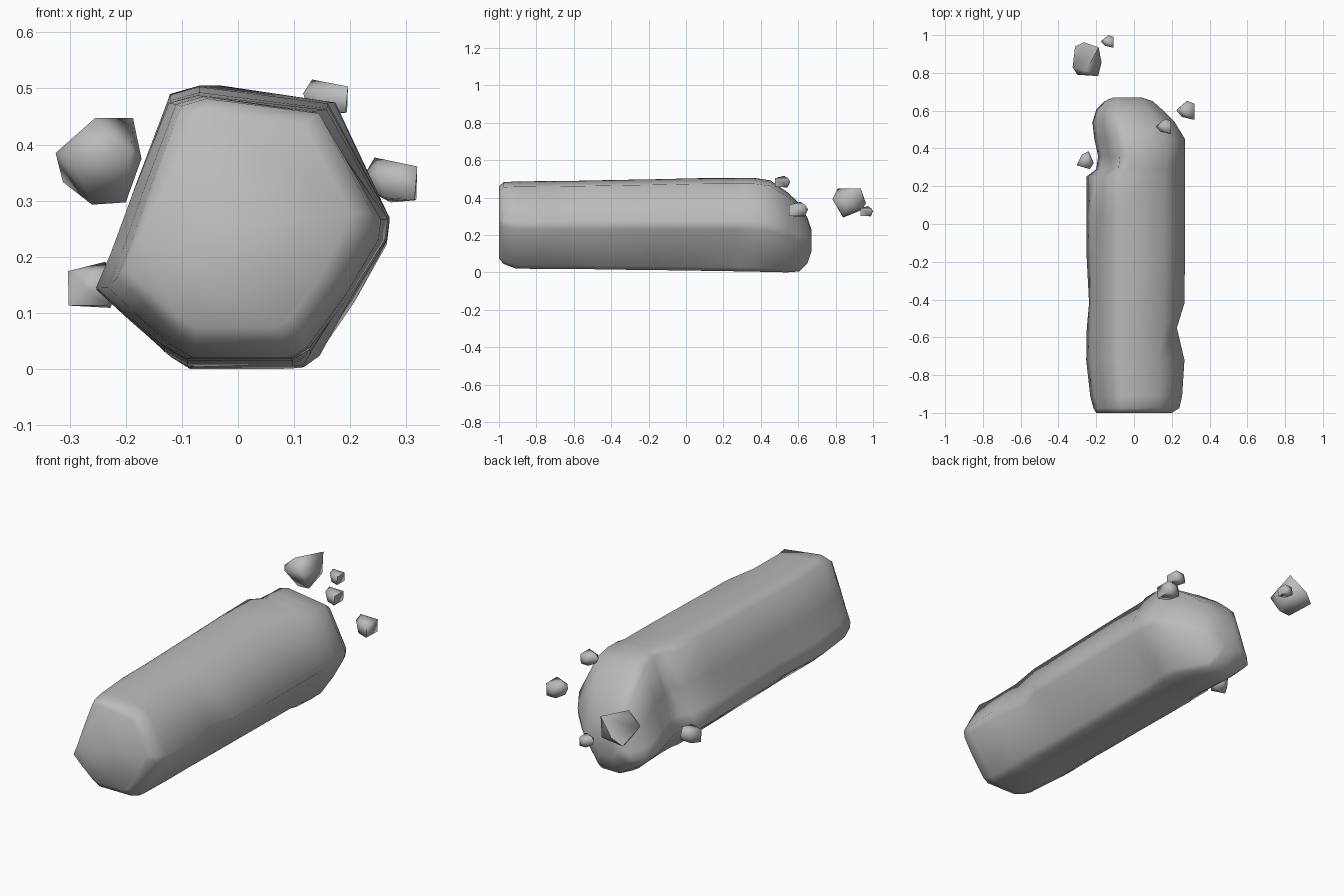
import bpy, bmesh, math
from mathutils import Vector, Matrix

if "Cube" in bpy.data.objects:
    bpy.data.objects.remove(bpy.data.objects["Cube"], do_unlink=True)

stone = bpy.data.materials.new("grey stone")
stone.use_nodes = True
grey = (0.5, 0.5, 0.5, 1)
stone.diffuse_color = grey
stone.node_tree.nodes["Principled BSDF"].inputs["Base Color"].default_value = grey


def finish(name, bm):
    bmesh.ops.recalc_face_normals(bm, faces=bm.faces)
    mesh = bpy.data.meshes.new(name)
    bm.to_mesh(mesh)
    bm.free()
    mesh.materials.append(stone)
    obj = bpy.data.objects.new(name, mesh)
    bpy.context.collection.objects.link(obj)
    bpy.ops.object.select_all(action="DESELECT")
    bpy.context.view_layer.objects.active = obj
    obj.select_set(True)
    bpy.ops.object.shade_smooth_by_angle(angle=math.radians(80))


# Worn six-sided cross-section, as fractions of its width and height
outline = [(.25, .97), (.35, 1), (.79, .94), (1, .53), (.99, .45), (.87, .24),
           (.73, .04), (.67, 0), (.31, 0), (.23, .05), (.11, .16), (0, .27),
           (.05, .4), (.13, .64)]

# Stations along the column: y, left, right, bottom, top
stations = [(-1, -.2, .2, .075, .46), (-.975, -.215, .24, .045, .482),
            (-.91, -.232, .255, .02, .486), (-.72, -.253, .267, .018, .488),
            (-.55, -.25, .267, .018, .49), (-.42, -.25, .267, .015, .493),
            (-.15, -.252, .27, .012, .498), (.05, -.252, .27, .009, .503),
            (.25, -.252, .27, .006, .505), (.29, -.2, .27, .005, .505),
            (.36, -.19, .27, .004, .505), (.45, -.21, .27, .002, .492),
            (.54, -.22, .215, 0, .43), (.605, -.2, .15, .005, .37),
            (.65, -.155, .10, .05, .29), (.67, -.11, .04, .11, .23)]

# Sideways chips (negative fills out): station, outline point, depth
chips = {(2, 2): .02, (3, 2): .025, (4, 3): .04, (4, 4): .04, (4, 5): .02,
         (5, 5): .03, (6, 5): .01, (7, 5): .03, (8, 5): .03, (9, 5): .03,
         (9, 6): .015, (10, 5): .01, (4, 10): .015, (6, 10): .03, (8, 10): .03,
         (7, 13): .01, (8, 13): .025, (9, 13): .025, (8, 12): .02, (5, 11): .012,
         (9, 8): -.025, (9, 9): -.03, (10, 8): -.035, (10, 9): -.035,
         (10, 10): -.015, (11, 8): -.025, (11, 9): -.02, (13, 8): .03,
         (13, 9): .03, (14, 8): .03, (14, 9): .02}

bm = bmesh.new()
rings = []
for i, (y, left, right, low, high) in enumerate(stations):
    ring = []
    for j, (u, v) in enumerate(outline):
        inward = math.copysign(chips.get((i, j), 0), chips.get((i, j), 0) * (.5 - u))
        ring.append(bm.verts.new((left + u * (right - left) + inward, y,
                                  low + v * (high - low))))
    rings.append(ring)
count = len(outline)
for a, b in zip(rings, rings[1:]):
    for j in range(count):
        k = (j + 1) % count
        bm.faces.new((a[j], a[k], b[k], b[j]))
bm.faces.new(rings[0])
bm.faces.new(rings[-1])
finish("broken_column", bm)


# Loose chunks, each the hull of a few corners
def hull(name, points):
    bm = bmesh.new()
    for p in points:
        bm.verts.new(p)
    bmesh.ops.convex_hull(bm, input=bm.verts)
    finish(name, bm)


# Small chunk: broad square end tapering to a blunt point
def small_chunk(name, centre, size, turn=0):
    points = [(.5, .35, .3), (.5, -.5, .3), (.48, .35, -.45), (.45, -.5, -.45),
              (.1, .5, 0), (-.2, -.35, .15), (-.3, .1, .5), (-.4, .1, -.25),
              (-.5, 0, .1), (-.1, -.35, -.4), (0, .3, -.5)]
    spin = Matrix.Rotation(math.radians(turn), 3, "Z")
    points = [spin @ Vector(p) for p in points]
    low = [min(p[i] for p in points) for i in range(3)]
    high = [max(p[i] for p in points) for i in range(3)]
    hull(name, [[centre[i] + size[i] * ((p[i] - low[i]) / (high[i] - low[i]) - .5)
                 for i in range(3)] for p in points])


hull("large_chunk", [(-.325, .83, .385), (-.187, .935, .447), (-.255, .81, .447),
                     (-.19, .783, .39), (-.265, .962, .37), (-.172, .855, .375),
                     (-.2, .84, .297), (-.26, .84, .293), (-.312, .94, .333),
                     (-.3, .79, .38), (-.19, .93, .34)])
small_chunk("top_chunk", (.156, .517, .485), (.08, .08, .062))
small_chunk("side_chunk", (.272, .602, .337), (.095, .1, .08))
small_chunk("low_chunk", (-.258, .338, .15), (.09, .095, .082), -105)
small_chunk("end_chunk", (-.142, .967, .327), (.066, .066, .055))
